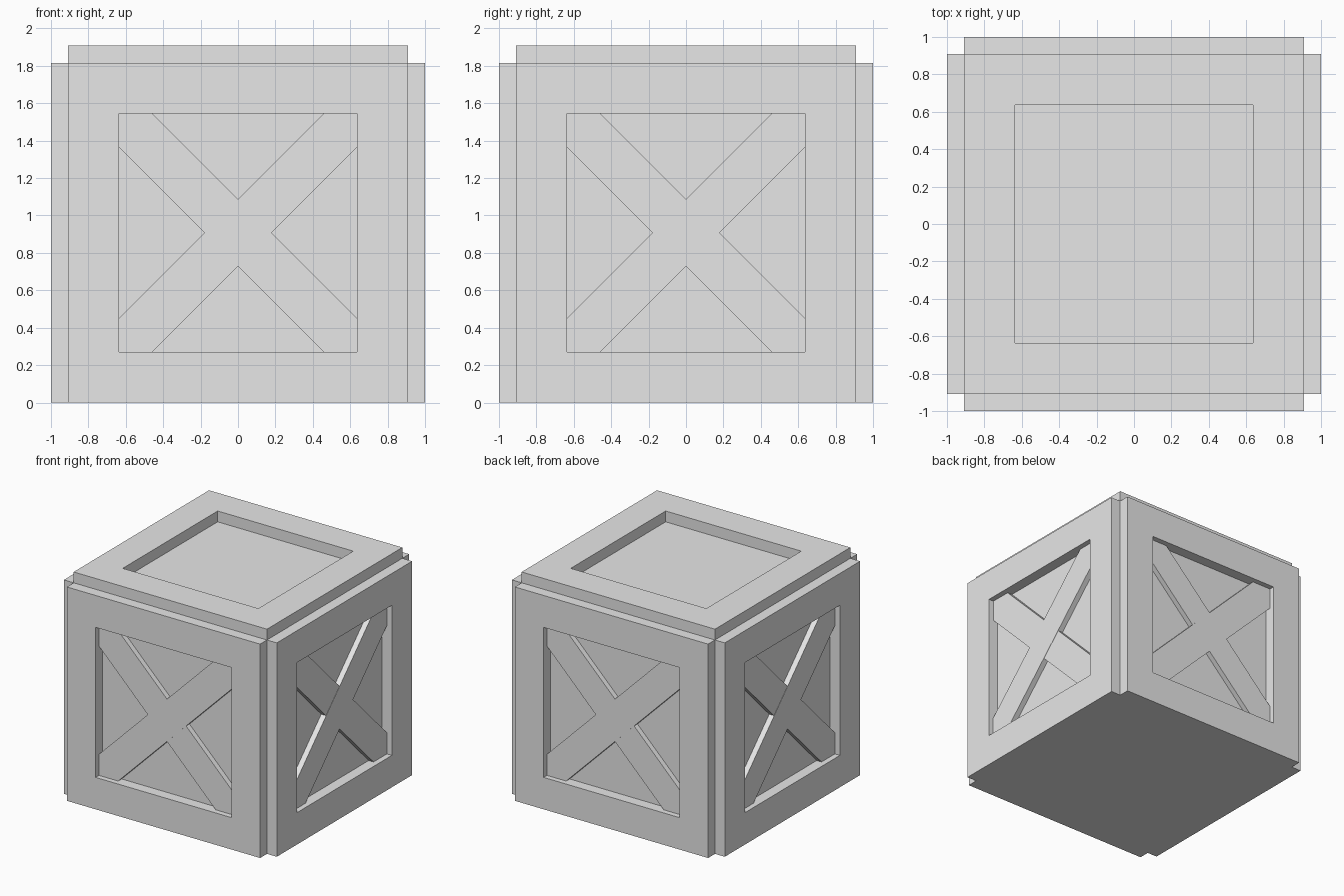
import bpy
import bmesh
from math import pi
from mathutils import Matrix, Vector

old = bpy.data.objects.get("Cube")
if old:
    bpy.data.objects.remove(old, do_unlink=True)

CORE = 0.908      # half width of the inner box
OUT = 1.0         # outer plane of the frames
HOLE = 0.637      # half width of the frame openings
SLAT = 0.18       # half width of a brace, measured along the opening edge

grey = bpy.data.materials.new("plain grey")
grey.use_nodes = True
grey.diffuse_color = (0.8, 0.8, 0.8, 1)
grey.node_tree.nodes["Principled BSDF"].inputs["Base Color"].default_value = (0.8, 0.8, 0.8, 1)


def make_object(name, bm, matrix):
    """Turn a bmesh into a named grey object placed by a matrix."""
    bmesh.ops.recalc_face_normals(bm, faces=bm.faces)
    mesh = bpy.data.meshes.new(name)
    bm.to_mesh(mesh)
    bm.free()
    mesh.transform(matrix)
    mesh.materials.append(grey)
    obj = bpy.data.objects.new(name, mesh)
    bpy.context.collection.objects.link(obj)
    return obj


def extrude(bm, faces, height):
    """Raise flat faces along local z into a solid."""
    new = bmesh.ops.extrude_face_region(bm, geom=faces)["geom"]
    verts = [g for g in new if isinstance(g, bmesh.types.BMVert)]
    bmesh.ops.translate(bm, verts=verts, vec=(0, 0, height))


def frame(name, matrix):
    """Square border with a square opening, lying on the box."""
    bm = bmesh.new()
    rings = [[bm.verts.new((sx * r, sy * r, CORE))
              for sx, sy in ((-1, -1), (1, -1), (1, 1), (-1, 1))]
             for r in (CORE, HOLE)]
    outer, inner = rings
    faces = [bm.faces.new((outer[i], outer[(i + 1) % 4], inner[(i + 1) % 4], inner[i]))
             for i in range(4)]
    extrude(bm, faces, OUT - CORE)
    return make_object(name, bm, matrix)


def brace(name, matrix, side, height):
    """Diagonal slat clipped to the corners of the opening."""
    h, c = HOLE, HOLE - SLAT
    outline = [(-h, -h), (-c, -h), (h, c), (h, h), (c, h), (-h, -c)]
    bm = bmesh.new()
    face = bm.faces.new([bm.verts.new((side * x, y, CORE)) for x, y in outline])
    extrude(bm, [face], height)
    return make_object(name, bm, matrix)


# Inner box
middle = Matrix.Translation(Vector((0, 0, CORE)))
bm = bmesh.new()
bmesh.ops.create_cube(bm, size=2 * CORE)
make_object("inner_box", bm, middle)

# Lid frame
frame("top_frame", middle)

# Four framed sides, each with a crossed pair of slats
for i, side in enumerate(("front", "left", "back", "right")):
    place = middle @ Matrix.Rotation(i * pi / 2, 4, "Z") @ Matrix.Rotation(pi / 2, 4, "X")
    frame(side + "_frame", place)
    brace(side + "_main_brace", place, 1, 0.047)
    brace(side + "_cross_brace", place, -1, 0.045)
